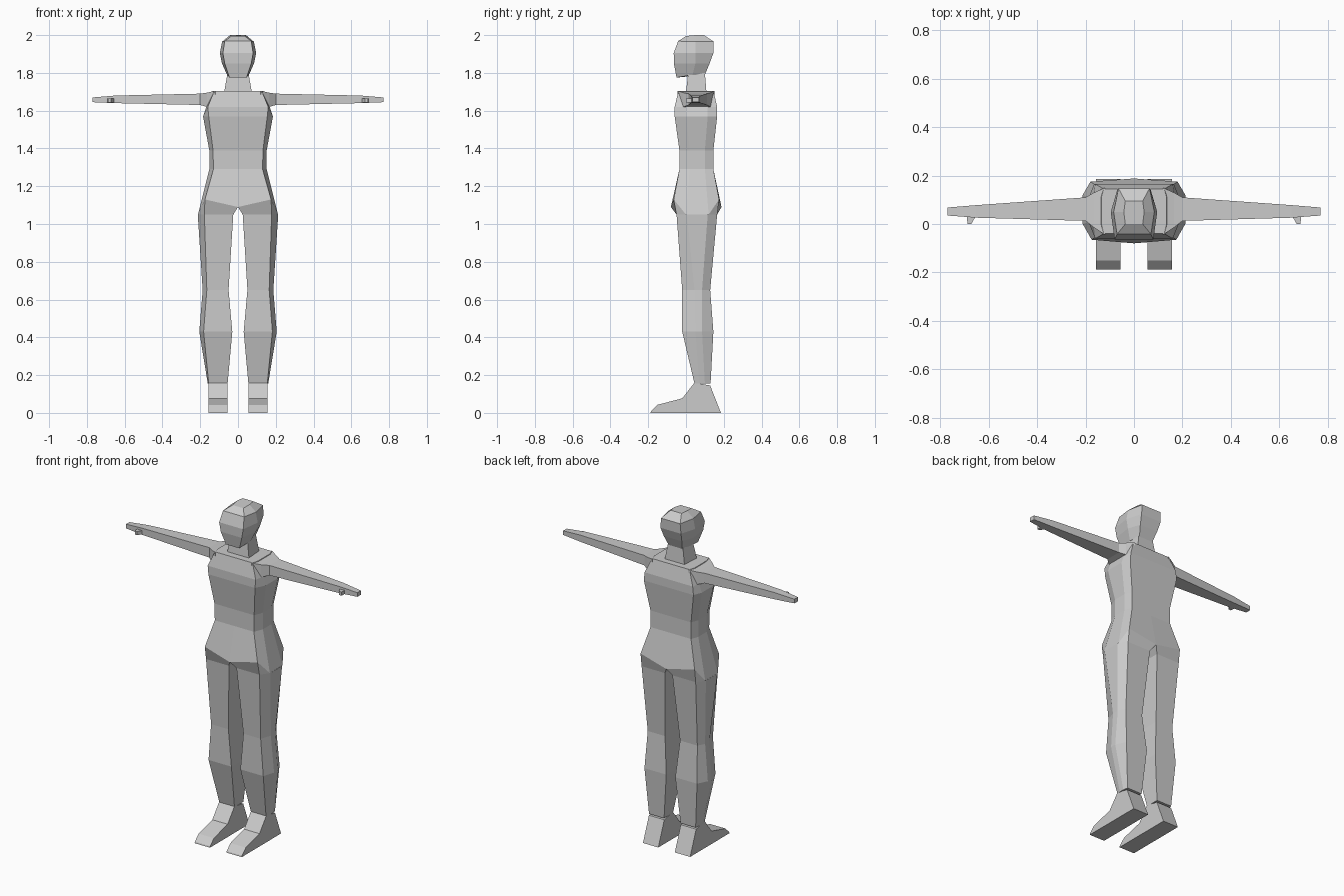
import bpy, bmesh

if "Cube" in bpy.data.objects:
    bpy.data.objects.remove(bpy.data.objects["Cube"])

grey = bpy.data.materials.new("plain grey")
grey.diffuse_color = (0.6, 0.6, 0.6, 1)
grey.use_nodes = True
grey.node_tree.nodes["Principled BSDF"].inputs["Base Color"].default_value = grey.diffuse_color


def finish(name, bm, mirror=False):
    """Turn a bmesh into a flat shaded object, optionally mirrored in x."""
    bmesh.ops.recalc_face_normals(bm, faces=bm.faces)
    mesh = bpy.data.meshes.new(name)
    bm.to_mesh(mesh)
    bm.free()
    mesh.materials.append(grey)
    ob = bpy.data.objects.new(name, mesh)
    bpy.context.collection.objects.link(ob)
    if mirror:
        mod = ob.modifiers.new("mirror", 'MIRROR')
        mod.use_clip = True
        mod.merge_threshold = 0.0005
    return ob


def loft(name, rings, mirror=False, open_rings=0):
    """Skin rings of points; the first open_rings spans leave the mirror side open."""
    bm = bmesh.new()
    rows = [[bm.verts.new(p) for p in r] for r in rings]
    n = len(rows[0])
    for k, (a, b) in enumerate(zip(rows, rows[1:])):
        for i in range(n - 1 if k < open_rings else n):
            j = (i + 1) % n
            bm.faces.new((a[i], a[j], b[j], b[i]))
    bm.faces.new(rows[0])
    bm.faces.new(rows[-1])
    return finish(name, bm, mirror)


def half_ring(z, inner, front_x, side_x, back_x, yf, yb, s1, s2):
    """Inner front, front corner, two side points, back corner, inner back."""
    return [(inner, yf, z), (front_x, yf, z), (side_x, s1, z),
            (side_x, s2, z), (back_x, yb, z), (inner, yb, z)]


# Body and legs: one half lofted from shoulders to ankle
hip = [(0, -.08, 1.09), (.175, -.065, 1.13), (.212, 0, 1.05),
       (.212, .12, 1.05), (.18, .175, 1.13), (0, .188, 1.09)]
body = [
    half_ring(1.705, 0, .125, .135, .125, -.04, .145, 0, .11),
    half_ring(1.62, 0, .16, .168, .16, -.06, .165, 0, .115),
    half_ring(1.57, 0, .155, .185, .165, -.06, .165, 0, .115),
    half_ring(1.39, 0, .132, .152, .135, -.035, .145, .02, .1),
    half_ring(1.29, 0, .13, .152, .135, -.035, .145, .02, .1),
    hip,
    half_ring(1.05, .025, .178, .213, .18, -.05, .165, .005, .115),
    half_ring(.65, .05, .165, .187, .165, -.02, .128, .045, .085),
    half_ring(.43, .03, .182, .205, .175, -.02, .145, .05, .085),
    half_ring(.155, .055, .155, .16, .155, .045, .13, .07, .1),
]
loft("body_and_legs", body, True, 5)

# Arms: tapering from shoulder to fingertips
def arm_ring(x, y0, y1, z0, z1):
    return [(x, y0, z0), (x, y1, z0), (x, y1, z1), (x, y0, z1)]

loft("arms", [arm_ring(.12, -.045, .15, 1.615, 1.705),
              arm_ring(.165, -.015, .13, 1.62, 1.695),
              arm_ring(.2, .013, .11, 1.63, 1.69),
              arm_ring(.65, .026, .078, 1.64, 1.68),
              arm_ring(.77, .035, .068, 1.645, 1.67)], True)

# Thumbs
loft("thumbs", [[(x0, y, 1.643), (x1, y, 1.643), (x1, y, 1.665), (x0, y, 1.665)]
                for y, x0, x1 in ((.04, .65, .69), (.022, .66, .69), (.001, .672, .688))], True)

# Feet: side profile extruded across the width
profile = [(-.188, 0), (-.186, .008), (-.15, .043), (-.02, .077),
           (.045, .16), (.128, .145), (.185, 0)]
loft("feet", [[(x, y, z) for y, z in profile] for x in (.055, .157)], True)

# Neck
loft("neck", [[(-w, y0, z), (w, y0, z), (w * .9, y1, z), (-w * .9, y1, z)]
              for z, w, y0, y1 in ((1.70, .073, 0, .108), (1.80, .055, .012, .1))])

# Head: six sided rings from jaw to crown
def head_ring(front_x, side_x, back_x, yf, ys, yb, zf, zs, zb):
    right = [(front_x, yf, zf), (side_x, ys, zs), (back_x, yb, zb)]
    return right + [(-x, y, z) for x, y, z in reversed(right)]

loft("head", [
    head_ring(.045, .058, .045, -.05, .035, .1, 1.775, 1.79, 1.79),
    head_ring(.07, .085, .06, -.064, .05, .125, 1.85, 1.85, 1.85),
    head_ring(.08, .096, .068, -.065, .05, .145, 1.905, 1.905, 1.905),
    head_ring(.07, .084, .064, -.042, .05, .147, 1.968, 1.965, 1.965),
    head_ring(.036, .042, .036, .0, .05, .095, 1.995, 2.0, 2.0),
])
